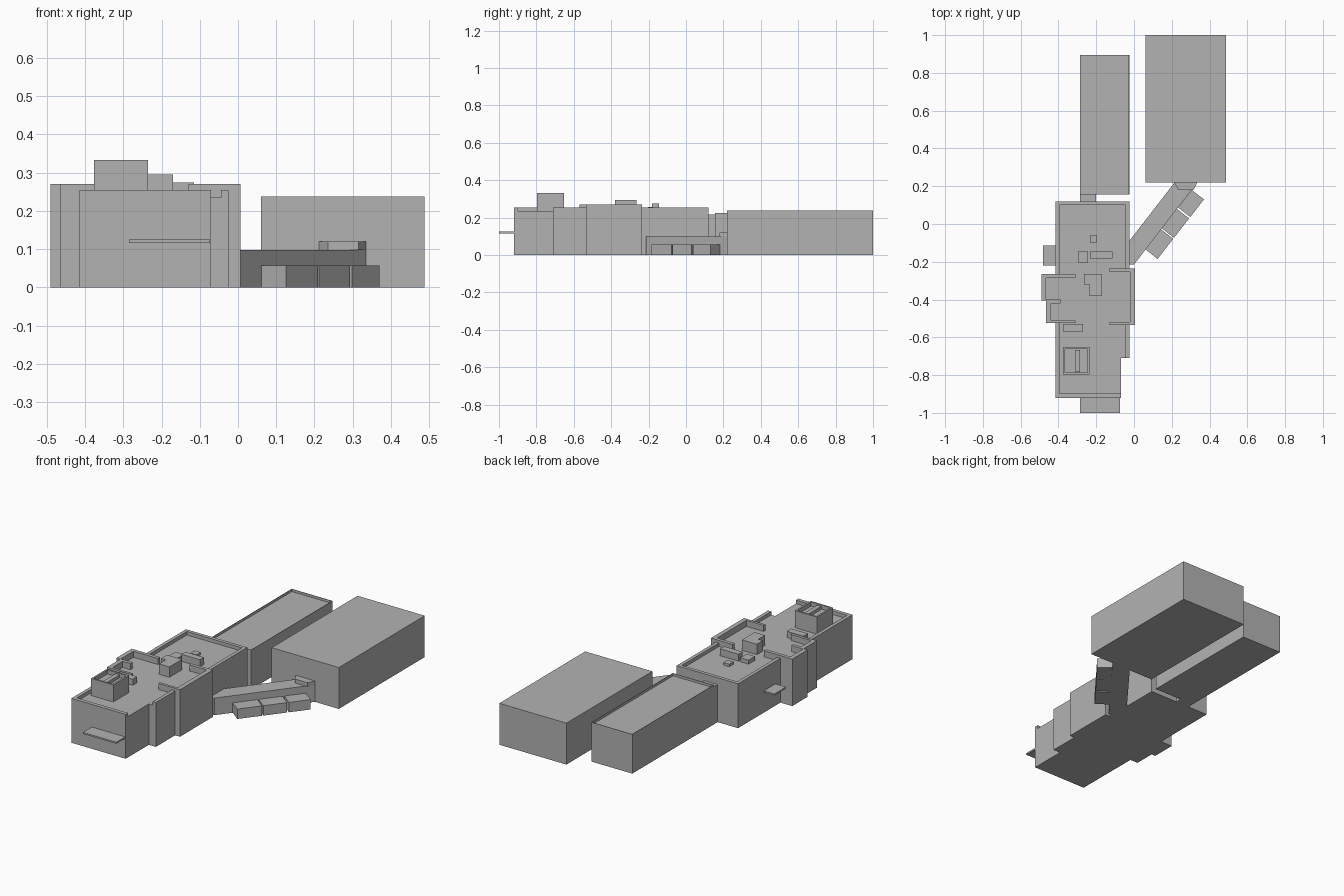
import bpy, bmesh, math

grey = bpy.data.materials.new("concrete_grey")
grey.diffuse_color = (0.45, 0.45, 0.45, 1)


def prism(name, pts, z0, z1):
    """Extrude a footprint outline from z0 up to z1."""
    bm = bmesh.new()
    face = bm.faces.new([bm.verts.new((x, y, z0)) for x, y in pts])
    ext = bmesh.ops.extrude_face_region(bm, geom=[face], use_keep_orig=True)
    top = [v for v in ext["geom"] if isinstance(v, bmesh.types.BMVert)]
    bmesh.ops.translate(bm, verts=top, vec=(0, 0, z1 - z0))
    bmesh.ops.recalc_face_normals(bm, faces=bm.faces)
    mesh = bpy.data.meshes.new(name)
    bm.to_mesh(mesh)
    bm.free()
    mesh.materials.append(grey)
    ob = bpy.data.objects.new(name, mesh)
    bpy.context.collection.objects.link(ob)
    return ob


def box(name, x0, x1, y0, y1, z0, z1):
    return prism(name, [(x0, y0), (x1, y0), (x1, y1), (x0, y1)], z0, z1)


def tray(name, x0, x1, y0, y1, z1, rim, floor):
    """Solid box whose top is inset by rim and sunk to the floor height."""
    ob = box(name, x0, x1, y0, y1, 0, z1)
    bm = bmesh.new()
    bm.from_mesh(ob.data)
    top = max(bm.faces, key=lambda f: f.calc_center_median().z)
    bmesh.ops.inset_region(bm, faces=[top], thickness=rim)
    ext = bmesh.ops.extrude_face_region(bm, geom=[top])
    bmesh.ops.delete(bm, geom=[top], context='FACES_ONLY')
    for v in ext["geom"]:
        if isinstance(v, bmesh.types.BMVert):
            v.co.z = floor
    bmesh.ops.recalc_face_normals(bm, faces=bm.faces)
    bm.to_mesh(ob.data)
    bm.free()
    return ob


ROOF, WALL, HIGH = 0.235, 0.255, 0.27

# Main building with its side bays
prism("main_building", [
    (-0.415, -0.92), (-0.07, -0.92), (-0.07, -0.71), (-0.025, -0.71),
    (-0.025, -0.535), (0.006, -0.535), (0.006, -0.235), (-0.025, -0.235),
    (-0.025, 0.12), (-0.415, 0.12), (-0.415, -0.265), (-0.49, -0.265),
    (-0.49, -0.405), (-0.465, -0.405), (-0.465, -0.525), (-0.415, -0.525)],
    0, ROOF)

# Parapets
prism("rear_parapet", [
    (-0.415, -0.265), (-0.415, 0.12), (-0.025, 0.12), (-0.025, -0.235),
    (-0.045, -0.235), (-0.045, 0.1), (-0.395, 0.1), (-0.395, -0.265)], ROOF, WALL)
prism("front_parapet", [
    (-0.415, -0.525), (-0.415, -0.92), (-0.07, -0.92), (-0.07, -0.898),
    (-0.395, -0.898), (-0.395, -0.525)], ROOF, WALL)
box("right_parapet", -0.045, -0.025, -0.71, -0.535, ROOF, WALL)
prism("right_bay_parapet", [
    (-0.13, -0.535), (0.006, -0.535), (0.006, -0.235), (-0.13, -0.235),
    (-0.13, -0.255), (-0.02, -0.255), (-0.02, -0.52), (-0.13, -0.52)], ROOF, HIGH)
prism("left_bay_parapet", [
    (-0.49, -0.265), (-0.49, -0.405), (-0.465, -0.405), (-0.465, -0.525),
    (-0.31, -0.525), (-0.31, -0.51), (-0.44, -0.51), (-0.44, -0.42),
    (-0.39, -0.42), (-0.39, -0.4), (-0.465, -0.4), (-0.465, -0.285),
    (-0.31, -0.285), (-0.31, -0.265)], ROOF, HIGH)

# Rooftop equipment
tower = tray("roof_tower", -0.376, -0.235, -0.797, -0.652, 0.333, 0.014, 0.31)
for v in tower.data.vertices:
    v.co.z = max(v.co.z, ROOF)
box("tower_divider", -0.312, -0.286, -0.783, -0.666, 0.31, 0.328)
prism("stair_house", [
    (-0.235, -0.38), (-0.17, -0.38), (-0.17, -0.265), (-0.235, -0.265),
    (-0.235, -0.262), (-0.265, -0.262), (-0.265, -0.32), (-0.235, -0.32)][:3]
    + [(-0.265, -0.265), (-0.265, -0.32), (-0.235, -0.32)], ROOF, 0.295)
for i, (x0, x1, y0, y1, z) in enumerate([
        (-0.376, -0.27, -0.57, -0.53, 0.27), (-0.297, -0.243, -0.203, -0.145, 0.258),
        (-0.233, -0.115, -0.182, -0.145, 0.275), (-0.233, -0.195, -0.098, -0.06, 0.25)]):
    box(f"roof_unit_{i + 1}", x0, x1, y0, y1, ROOF, z)

# Entrance canopies
box("front_canopy", -0.285, -0.073, -1.0, -0.92, 0.116, 0.125)
box("left_canopy", -0.482, -0.415, -0.22, -0.115, 0.116, 0.125)

# Rear wing with thin roof rim, joined by a short link
tray("rear_wing", -0.285, -0.025, 0.155, 0.895, 0.226, 0.004, 0.212)
box("wing_link", -0.285, -0.2, 0.12, 0.155, 0, 0.216)

# Large hall
box("large_hall", 0.06, 0.487, 0.22, 1.0, 0, 0.238)

# Diagonal walkway and the canopy where it meets the hall
prism("diagonal_walkway", [
    (-0.025, -0.215), (0.0, -0.215), (0.335, 0.22), (0.215, 0.22),
    (-0.025, -0.09)], 0, 0.098)
prism("walkway_canopy", [
    (0.235, 0.18), (0.315, 0.18), (0.335, 0.22), (0.212, 0.22)], 0.098, 0.12)

# Row of low blocks beside the walkway
d, n, w = (0.613, 0.79), (-0.79, 0.613), 0.082
for i, (x, y, l) in enumerate([
        (0.125, -0.185, 0.135), (0.212, -0.073, 0.13), (0.298, 0.037, 0.118)]):
    prism(f"side_block_{i + 1}", [
        (x + d[0] * a + n[0] * b, y + d[1] * a + n[1] * b)
        for a, b in ((0, 0), (l, 0), (l, w), (0, w))], 0, 0.057)
